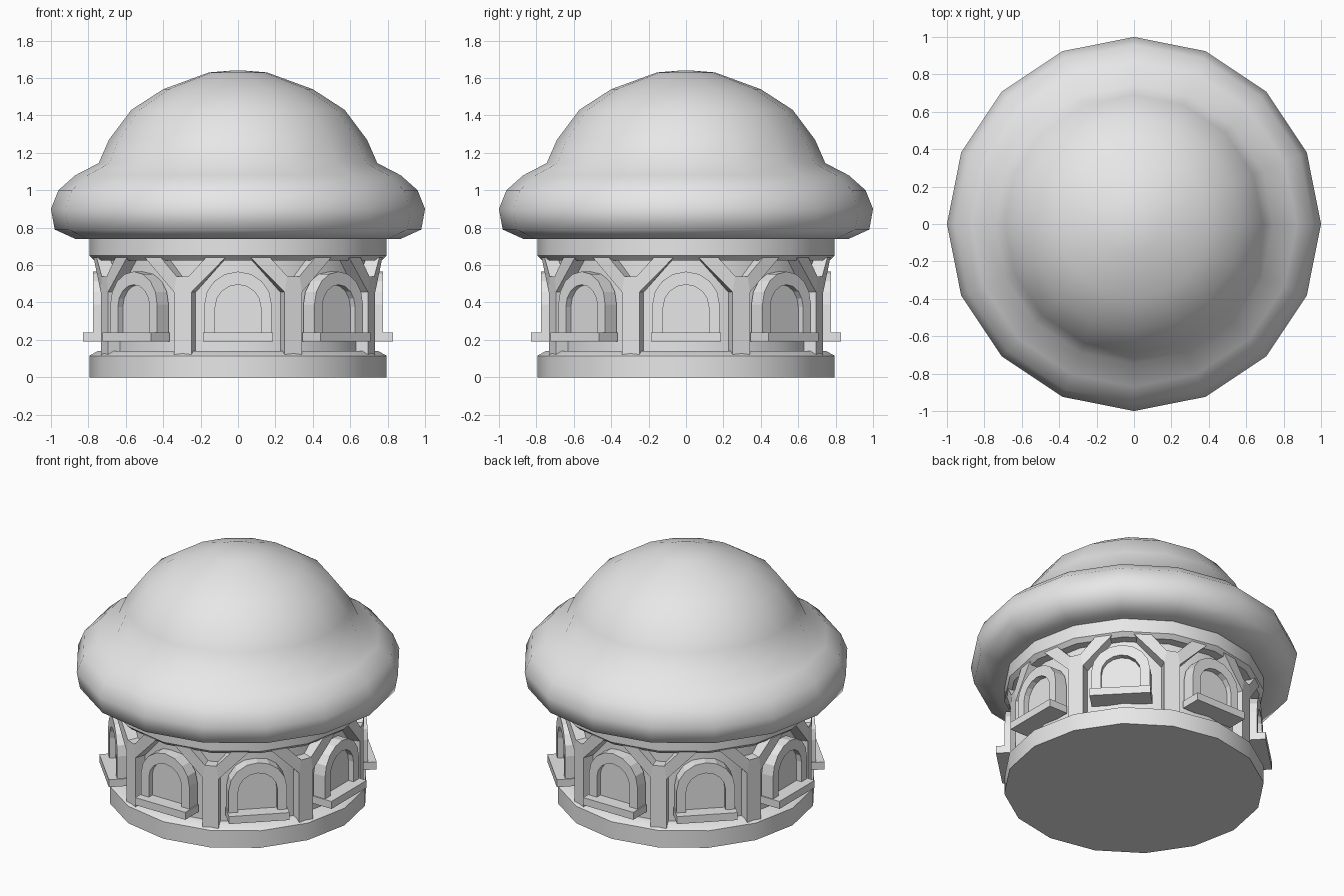
import bpy
import bmesh
import math

cube = bpy.data.objects.get("Cube")
if cube:
    bpy.data.objects.remove(cube, do_unlink=True)

# Single plain stone colour
stone = bpy.data.materials.new("plain_grey")
stone.use_nodes = True
stone.diffuse_color = (0.8, 0.8, 0.8, 1)
stone.node_tree.nodes["Principled BSDF"].inputs["Base Color"].default_value = (0.8, 0.8, 0.8, 1)

SIDES = 16


def finish(name, bm):
    """Turn a bmesh into a mesh with the stone material."""
    bmesh.ops.recalc_face_normals(bm, faces=bm.faces[:])
    mesh = bpy.data.meshes.new(name)
    bm.to_mesh(mesh)
    bm.free()
    mesh.materials.append(stone)
    return mesh


def place(name, mesh, turn=0.0):
    obj = bpy.data.objects.new(name, mesh)
    bpy.context.collection.objects.link(obj)
    obj.rotation_euler.z = math.radians(turn)
    return obj


def lathe(name, profile, angle):
    """Closed 16-sided solid from (radius, height) points, bottom to top."""
    bm = bmesh.new()
    rings = []
    for r, z in profile:
        rings.append([bm.verts.new((r * math.cos(math.tau * i / SIDES),
                                    r * math.sin(math.tau * i / SIDES), z))
                      for i in range(SIDES)])
    for a, b in zip(rings, rings[1:]):
        for i in range(SIDES):
            j = (i + 1) % SIDES
            bm.faces.new((a[i], a[j], b[j], b[i]))
    bm.faces.new(rings[0])
    bm.faces.new(rings[-1])
    obj = place(name, finish(name, bm))
    bpy.ops.object.select_all(action='DESELECT')
    obj.select_set(True)
    bpy.context.view_layer.objects.active = obj
    bpy.ops.object.shade_smooth_by_angle(angle=math.radians(angle))


def slab(name, polys, r0, r1, bend=False):
    """Solid from (across, height) polygons, between two radii, facing -y."""
    bm = bmesh.new()
    points = {}
    edges = {}

    def pos(p, r):
        if bend:
            a = p[0] / 0.77
            return (r * math.sin(a), -r * math.cos(a), p[1])
        return (p[0], -r, p[1])

    for poly in polys:
        for p in poly:
            if p not in points:
                points[p] = (bm.verts.new(pos(p, r0)), bm.verts.new(pos(p, r1)))
        bm.faces.new([points[p][1] for p in poly])
        bm.faces.new([points[p][0] for p in reversed(poly)])
        for p, q in zip(poly, poly[1:] + poly[:1]):
            edges.setdefault(frozenset((p, q)), []).append((p, q))
    # Side walls only along the outline
    for uses in edges.values():
        if len(uses) == 1:
            p, q = uses[0]
            bm.faces.new((points[p][0], points[q][0], points[q][1], points[p][1]))
    return finish(name, bm)


def arch(half, spring, top, bottom, steps=8):
    """Open arch outline from bottom right over the top to bottom left."""
    pts = [(half, bottom)]
    for i in range(steps + 1):
        a = math.pi * i / steps
        pts.append((round(half * math.cos(a), 4),
                    round(spring + (top - spring) * math.sin(a), 4)))
    return pts + [(-half, bottom)]


# Round body: base ring, recessed wall, upper ring
lathe("base_ring", [(0.795, 0), (0.795, 0.115), (0.75, 0.14), (0.70, 0.14)], 30)
lathe("wall", [(0.71, 0.13), (0.71, 0.64)], 30)
lathe("upper_ring", [(0.70, 0.625), (0.768, 0.625), (0.795, 0.65), (0.795, 0.75)], 30)

# Bulging roof with a rolled rim
lathe("roof", [(0.78, 0.74), (0.87, 0.74), (0.98, 0.79), (1.0, 0.90), (0.96, 1.0),
               (0.87, 1.08), (0.745, 1.145), (0.69, 1.27), (0.57, 1.43),
               (0.40, 1.54), (0.155, 1.63), (0.03, 1.64)], 60)

# Forked pillars
post = [(-0.05, 0.12), (0.05, 0.12), (0.05, 0.455), (0.035, 0.54),
        (-0.035, 0.54), (-0.05, 0.455)]
arm = [(0.05, 0.455), (0.235, 0.64), (0.13, 0.64), (0.035, 0.54)]
mirrored = [(-x, z) for x, z in reversed(arm)]
pillar_mesh = slab("pillar", [post, arm, mirrored], 0.70, 0.775, bend=True)

# Arched window pieces
outer = arch(0.18, 0.39, 0.565, 0.23)
inner = arch(0.122, 0.375, 0.495, 0.23)
frame_polys = [[outer[i], outer[i + 1], inner[i + 1], inner[i]]
               for i in range(len(outer) - 1)]
frame_mesh = slab("window_frame", frame_polys, 0.69, 0.775)
pane_mesh = slab("window_pane", [inner], 0.69, 0.738)
sill_mesh = slab("window_sill", [[(-0.187, 0.19), (0.187, 0.19),
                                  (0.187, 0.24), (-0.187, 0.24)]], 0.69, 0.828)

# Eight bays around the wall
for k in range(8):
    turn = 45 * k - (1.0 if k % 2 else 0.0)
    place(f"window_frame_{k + 1}", frame_mesh, turn)
    place(f"window_pane_{k + 1}", pane_mesh, turn)
    place(f"window_sill_{k + 1}", sill_mesh, turn)
    place(f"pillar_{k + 1}", pillar_mesh, 45 * k + 22.5)
